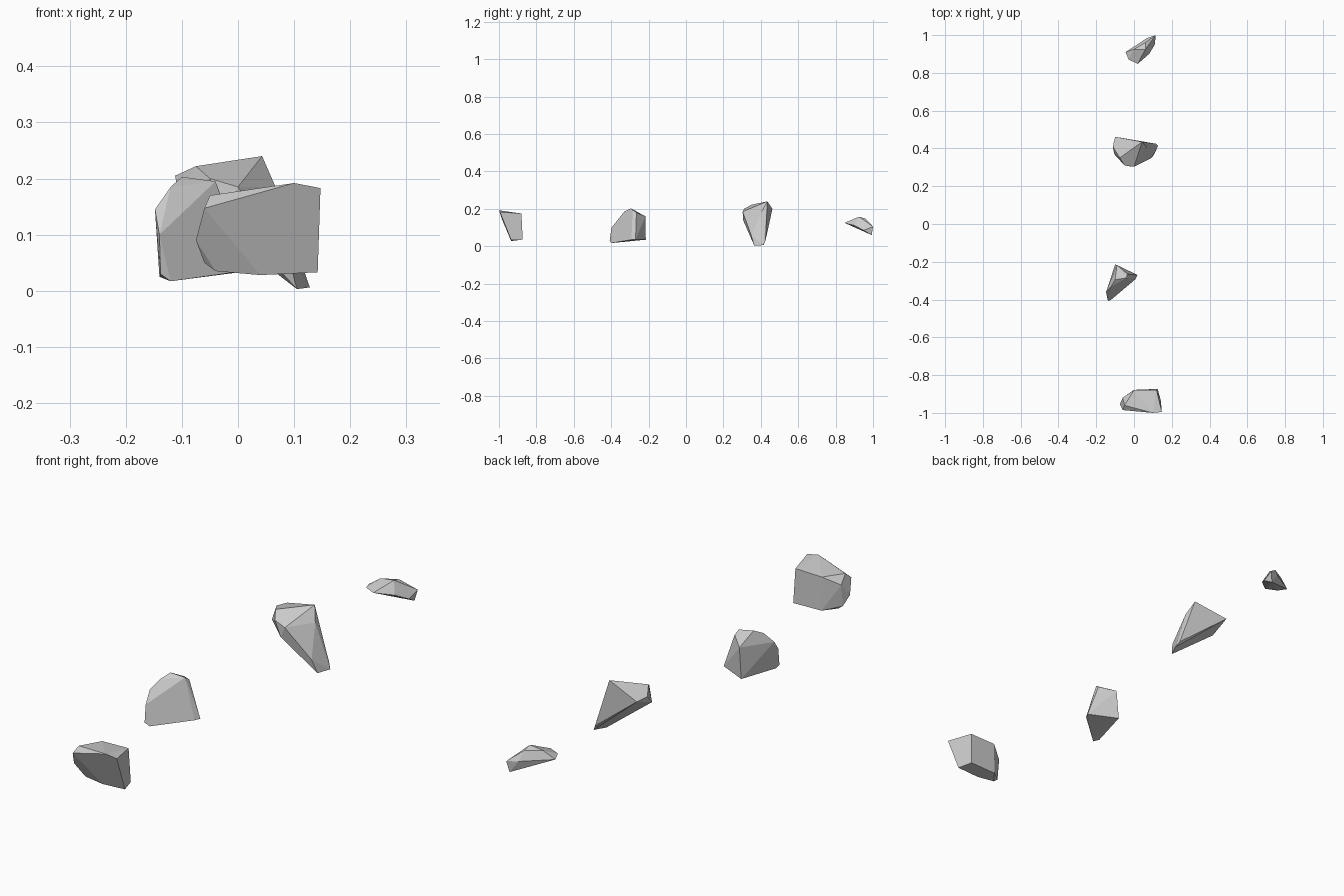
import bpy, bmesh


def rock(name, corners):
    """Faceted chunk: convex hull around its corner points."""
    bm = bmesh.new()
    for c in corners:
        bm.verts.new(c)
    hull = bmesh.ops.convex_hull(bm, input=bm.verts)
    loose = set(hull["geom_interior"]) | set(hull["geom_unused"])
    bmesh.ops.delete(bm, geom=[v for v in loose if isinstance(v, bmesh.types.BMVert)],
                     context="VERTS")
    # merge nearly coplanar triangles into broad broken faces
    bmesh.ops.dissolve_limit(bm, angle_limit=0.1, verts=bm.verts, edges=bm.edges)
    bmesh.ops.recalc_face_normals(bm, faces=bm.faces)
    mesh = bpy.data.meshes.new(name)
    bm.to_mesh(mesh)
    bm.free()
    obj = bpy.data.objects.new(name, mesh)
    bpy.context.collection.objects.link(obj)


# front rock: blocky, with an undercut front face
rock("block_rock", [
    (-0.06, -0.985, 0.147), (0.065, -0.99, 0.183), (0.1, -1.0, 0.192), (0.147, -0.995, 0.183),
    (-0.05, -0.96, 0.17), (0.0, -0.88, 0.172), (0.12, -0.88, 0.175),
    (-0.075, -0.955, 0.09), (-0.06, -0.93, 0.05), (-0.06, -0.92, 0.14),
    (0.142, -0.935, 0.033), (0.04, -0.935, 0.028), (-0.04, -0.93, 0.035),
    (0.125, -0.873, 0.035), (0.0, -0.878, 0.035)])

# second rock: wedge with a flat back and a vertical ridge
rock("wedge_rock", [
    (-0.14, -0.385, 0.025), (-0.138, -0.408, 0.03), (-0.12, -0.40, 0.017),
    (-0.14, -0.398, 0.1), (-0.148, -0.36, 0.145), (-0.12, -0.33, 0.185),
    (-0.1, -0.295, 0.203), (-0.04, -0.285, 0.195), (-0.035, -0.265, 0.18),
    (-0.09, -0.217, 0.16), (-0.10, -0.215, 0.035),
    (0.018, -0.27, 0.035), (0.008, -0.292, 0.035)])

# third rock: broad top tapering to a low tip on the right
rock("tapered_rock", [
    (-0.1, 0.462, 0.2), (-0.112, 0.41, 0.205), (-0.105, 0.37, 0.165),
    (-0.075, 0.35, 0.222), (-0.05, 0.31, 0.2), (0.0, 0.303, 0.185), (-0.02, 0.305, 0.14),
    (-0.01, 0.38, 0.225), (0.043, 0.435, 0.24), (0.067, 0.405, 0.185),
    (0.09, 0.348, 0.06), (0.128, 0.415, 0.006), (0.105, 0.365, 0.003), (0.115, 0.425, 0.03)])

# back rock: small flat sliver
rock("sliver_rock", [
    (0.115, 1.0, 0.105), (0.105, 0.993, 0.06), (0.07, 0.985, 0.11), (0.11, 0.95, 0.085),
    (0.06, 0.925, 0.158), (0.06, 0.96, 0.148), (0.0, 0.925, 0.15), (-0.045, 0.91, 0.12),
    (-0.028, 0.87, 0.125), (0.02, 0.848, 0.125), (0.08, 0.9, 0.112)])
